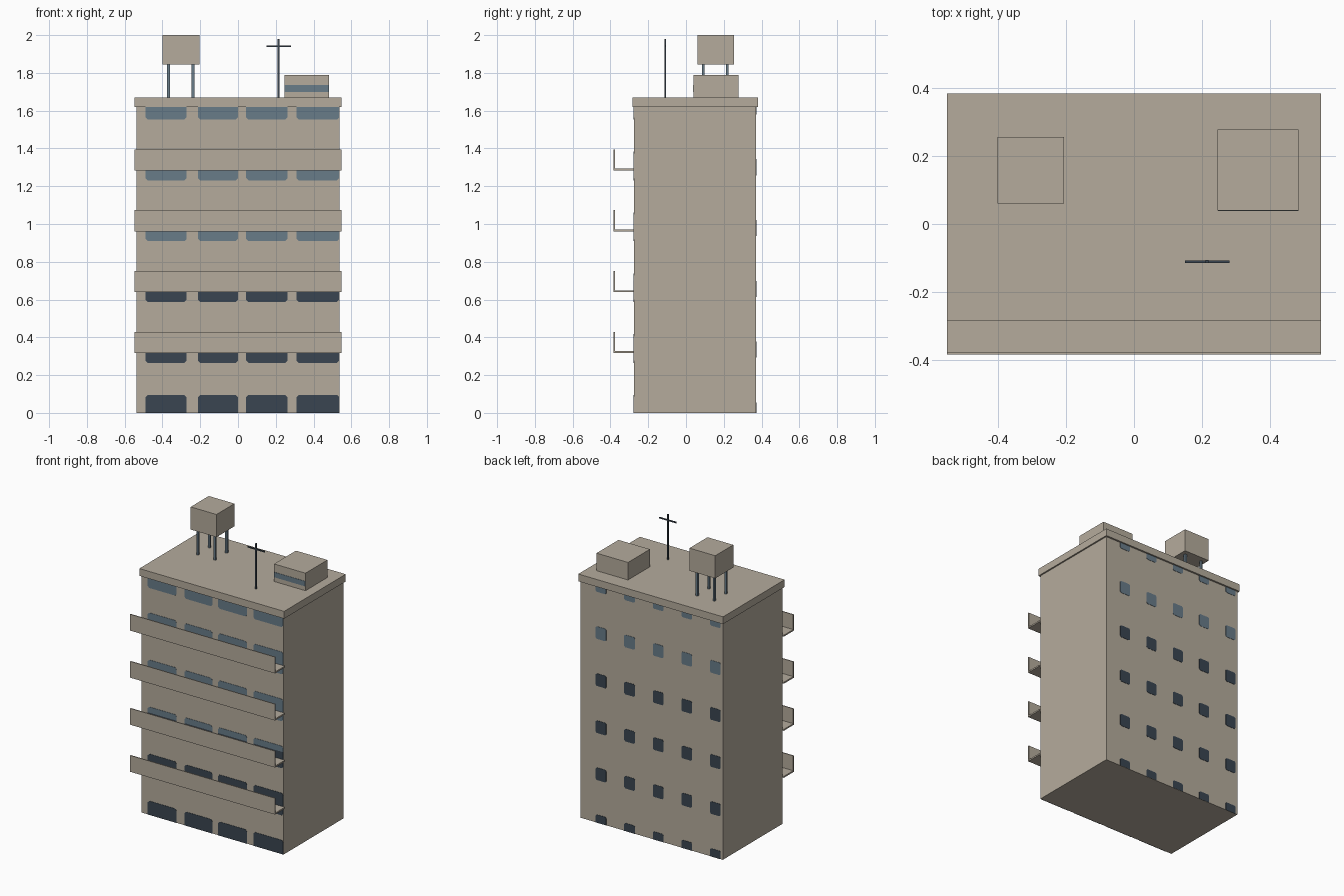
import bpy, bmesh, math

if "Cube" in bpy.data.objects:
    bpy.data.objects.remove(bpy.data.objects["Cube"], do_unlink=True)


def material(name, rgb):
    m = bpy.data.materials.new(name)
    m.use_nodes = True
    color = (*rgb, 1.0)
    m.diffuse_color = color
    bsdf = next(n for n in m.node_tree.nodes if n.type == 'BSDF_PRINCIPLED')
    bsdf.inputs["Base Color"].default_value = color
    return m


CONCRETE = material("warm concrete", (0.46, 0.41, 0.335))
LIGHT = material("light blue glass", (0.14, 0.20, 0.25))
DARK = material("dark blue glass", (0.042, 0.060, 0.082))


def finish(name, bm, *mats):
    bmesh.ops.recalc_face_normals(bm, faces=bm.faces[:])
    mesh = bpy.data.meshes.new(name)
    bm.to_mesh(mesh)
    bm.free()
    for m in mats:
        mesh.materials.append(m)
    ob = bpy.data.objects.new(name, mesh)
    bpy.context.scene.collection.objects.link(ob)
    return ob


def add_prism(bm, points, offset):
    """Extrude a closed outline of 3D points by an offset vector."""
    face = bm.faces.new([bm.verts.new(p) for p in points])
    ext = bmesh.ops.extrude_face_region(bm, geom=[face])
    moved = [v for v in ext["geom"] if isinstance(v, bmesh.types.BMVert)]
    bmesh.ops.translate(bm, verts=moved, vec=offset)


def box(name, x, y, z, mat):
    bm = bmesh.new()
    outline = [(x[0], y[0], z[0]), (x[1], y[0], z[0]),
               (x[1], y[1], z[0]), (x[0], y[1], z[0])]
    add_prism(bm, outline, (0, 0, z[1] - z[0]))
    return finish(name, bm, mat)


HALF, FRONT, BACK = 0.538, -0.275, 0.37
WALL_TOP, ROOF = 1.62, 1.67
STOREY = 0.322

# Main block and overhanging roof slab
box("building_body", (-HALF, HALF), (FRONT, BACK), (0, WALL_TOP), CONCRETE)
box("roof_slab", (-0.548, 0.548), (-0.284, 0.382), (WALL_TOP, ROOF), CONCRETE)


def window_grid(name, spans, bottom, height, y, depth, cut, split):
    """Rows of thin panes with clipped corners; glass changes above split."""
    bm = bmesh.new()
    for row in range(6):
        z0 = bottom + row * STOREY
        z1 = z0 + height
        for x0, x1 in spans:
            outline = [(x0 + cut, z0), (x1 - cut, z0), (x1, z0 + cut),
                       (x1, z1 - cut), (x1 - cut, z1), (x0 + cut, z1),
                       (x0, z1 - cut), (x0, z0 + cut)]
            add_prism(bm, [(x, y, z) for x, z in outline], (0, depth, 0))

    # Trim at the ground and under the roof, then divide at the colour change
    def slice_at(z, **keep):
        geom = bm.verts[:] + bm.edges[:] + bm.faces[:]
        bmesh.ops.bisect_plane(bm, geom=geom, plane_co=(0, 0, z),
                               plane_no=(0, 0, 1), **keep)
    slice_at(0, clear_inner=True)
    slice_at(WALL_TOP, clear_outer=True)
    slice_at(split)
    for f in bm.faces:
        f.material_index = int(f.calc_center_median().z > split)
    return finish(name, bm, DARK, LIGHT)


front_spans = [(-0.49, -0.272), (-0.212, 0.0), (0.043, 0.262), (0.31, 0.536)]
back_spans = [(c - 0.04, c + 0.04)
              for c in (0.384 - 0.2165 * i for i in range(5))]
window_grid("front_windows", front_spans, -0.057, 0.152, FRONT, -0.002, 0.012, 0.70)
window_grid("back_windows", back_spans, -0.03, 0.085, BACK, 0.002, 0.008, 1.15)

# Balconies: an L-shaped section run along the front
for i in range(4):
    z = 0.317 + i * STOREY
    section = [(FRONT, z), (-0.383, z), (-0.383, z + 0.112), (-0.377, z + 0.112),
               (-0.377, z + 0.01), (FRONT, z + 0.01)]
    bm = bmesh.new()
    add_prism(bm, [(-0.548, y, h) for y, h in section], (1.096, 0, 0))
    finish(f"balcony_{i + 1}", bm, CONCRETE)

# Rooftop stair housing with a window band
box("stair_housing", (0.245, 0.483), (0.04, 0.277), (ROOF, 1.79), CONCRETE)
box("stair_housing_window", (0.246, 0.482), (0.038, 0.04), (1.70, 1.735), LIGHT)

# Water tank on four legs
box("water_tank", (-0.40, -0.205), (0.06, 0.255), (1.845, 2.0), CONCRETE)
for side, x in (("right", -0.368), ("left", -0.238)):
    for end, y in (("front", 0.092), ("back", 0.218)):
        box(f"tank_leg_{end}_{side}", (x - 0.007, x + 0.007),
            (y - 0.007, y + 0.007), (ROOF, 1.845), LIGHT)

# Aerial mast and crossbar
box("aerial_mast", (0.210, 0.219), (-0.115, -0.106), (ROOF, 1.98), DARK)
box("aerial_crossbar", (0.15, 0.28), (-0.114, -0.107), (1.936, 1.944), DARK)
